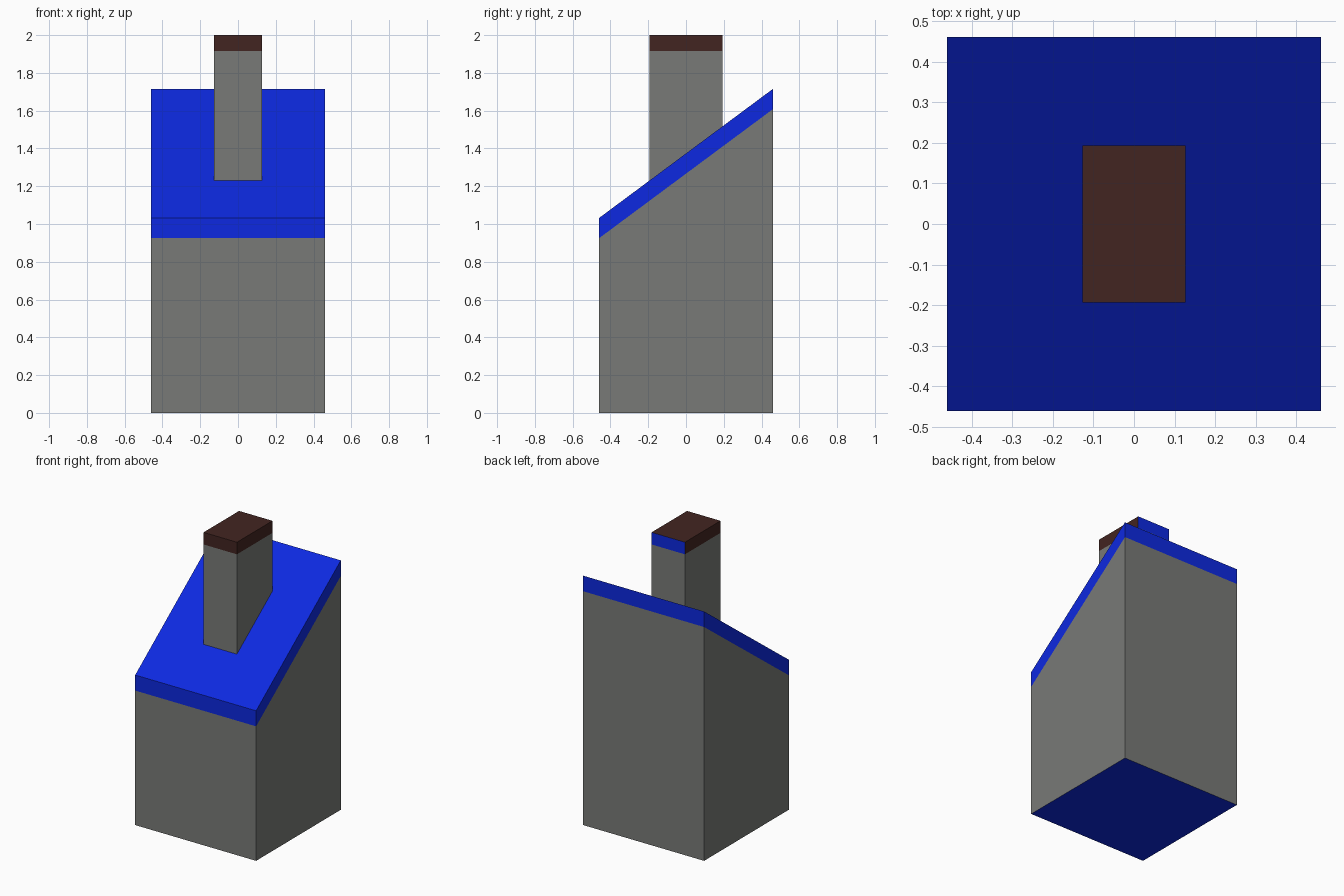
import bpy, bmesh

if "Cube" in bpy.data.objects:
    bpy.data.objects.remove(bpy.data.objects["Cube"])


def material(name, color):
    m = bpy.data.materials.new(name)
    m.diffuse_color = (*color, 1)
    m.use_nodes = True
    m.node_tree.nodes["Principled BSDF"].inputs["Base Color"].default_value = m.diffuse_color
    return m


blue = material("blue_paint", (0.004, 0.022, 0.75))
brown = material("brown_cap", (0.055, 0.018, 0.015))
grey = material("grey_wall", (0.19, 0.195, 0.185))


def prism(name, half_width, profile, mats, pick=lambda n: 0):
    """Extrude a (y, z) profile along x; pick chooses a material slot from a face normal."""
    bm = bmesh.new()
    face = bm.faces.new([bm.verts.new((-half_width, y, z)) for y, z in profile])
    ext = bmesh.ops.extrude_face_region(bm, geom=[face])
    moved = [e for e in ext["geom"] if isinstance(e, bmesh.types.BMVert)]
    bmesh.ops.translate(bm, verts=moved, vec=(2 * half_width, 0, 0))
    bmesh.ops.recalc_face_normals(bm, faces=bm.faces)
    bm.normal_update()
    for f in bm.faces:
        f.material_index = pick(f.normal)
    mesh = bpy.data.meshes.new(name)
    bm.to_mesh(mesh)
    bm.free()
    for m in mats:
        mesh.materials.append(m)
    obj = bpy.data.objects.new(name, mesh)
    bpy.context.collection.objects.link(obj)
    return obj


HALF = 0.46
EAVE, RIDGE, THICK = 0.925, 1.608, 0.107


def roof_z(y):
    return EAVE + THICK + (RIDGE - EAVE) * (y + HALF) / (2 * HALF)


# Walls with a sloping top and a blue underside
prism("walls", HALF, [(-HALF, 0), (HALF, 0), (HALF, RIDGE), (-HALF, EAVE)],
      [grey, blue], lambda n: 1 if n.z < -0.9 else 0)

# Sloping roof slab, flush with the walls
prism("roof", HALF, [(-HALF, EAVE), (HALF, RIDGE),
                     (HALF, RIDGE + THICK), (-HALF, EAVE + THICK)], [blue])

# Chimney standing on the slope
F, B, CAP, TOP = -0.193, 0.193, 1.917, 2.0
prism("chimney", 0.127, [(F, roof_z(F)), (B, roof_z(B)), (B, CAP), (F, CAP)], [grey])

# Chimney cap, brown with a blue back face
prism("chimney_cap", 0.127, [(F, CAP), (B, CAP), (B, TOP), (F, TOP)],
      [brown, blue], lambda n: 1 if n.y > 0.9 else 0)
